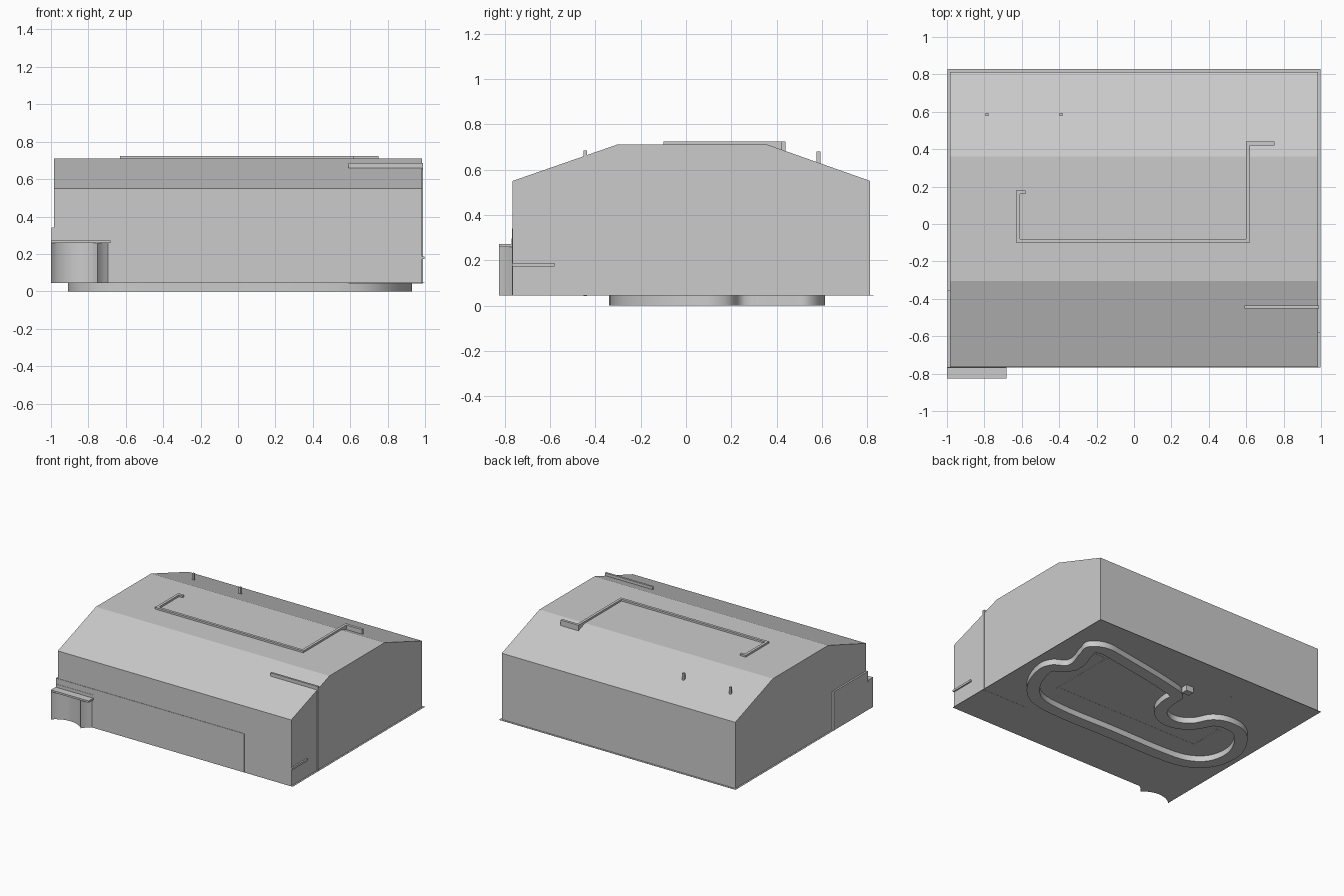
import bpy, bmesh, math
from mathutils import Vector

if "Cube" in bpy.data.objects:
    bpy.data.objects.remove(bpy.data.objects["Cube"])


def new_object(name, bm):
    bmesh.ops.recalc_face_normals(bm, faces=bm.faces)
    me = bpy.data.meshes.new(name)
    bm.to_mesh(me)
    bm.free()
    ob = bpy.data.objects.new(name, me)
    bpy.context.collection.objects.link(ob)
    return ob


def box(name, x0, x1, y0, y1, z0, z1):
    bm = bmesh.new()
    bmesh.ops.create_cube(bm, size=1)
    for v in bm.verts:
        v.co = ((x0 + x1) / 2 + v.co.x * (x1 - x0),
                (y0 + y1) / 2 + v.co.y * (y1 - y0),
                (z0 + z1) / 2 + v.co.z * (z1 - z0))
    return new_object(name, bm)


def prism(name, pts, offset):
    bm = bmesh.new()
    face = bm.faces.new([bm.verts.new(p) for p in pts])
    ext = bmesh.ops.extrude_face_region(bm, geom=[face], use_keep_orig=True)
    moved = [g for g in ext["geom"] if isinstance(g, bmesh.types.BMVert)]
    bmesh.ops.translate(bm, verts=moved, vec=offset)
    return new_object(name, bm)


def smooth(ob):
    bpy.ops.object.select_all(action='DESELECT')
    ob.select_set(True)
    bpy.context.view_layer.objects.active = ob
    bpy.ops.object.shade_smooth_by_angle(angle=math.radians(30))


FLOOR = 0.045

# Main shell with sloped front and back roof
profile = [(-0.765, FLOOR), (-0.765, 0.55), (-0.305, 0.71),
           (0.36, 0.71), (0.813, 0.55), (0.813, FLOOR)]
prism("hall_shell", [(-0.985, y, z) for y, z in profile], (1.97, 0, 0))

# Thin floor plate, slightly wider than the shell
box("floor_plate", -0.997, 0.997, -0.766, 0.828, FLOOR - 0.001, FLOOR + 0.001)

# Tall partition walls that poke through the roof
walls = [(-0.63, 0.62, -0.10, -0.08), (-0.63, -0.61, -0.08, 0.18),
         (-0.61, -0.58, 0.16, 0.18), (0.60, 0.62, -0.08, 0.44),
         (0.62, 0.75, 0.42, 0.44)]
for w in walls:
    box("partition_wall", *w, FLOOR - 0.002, 0.724)
box("side_partition", 0.59, 0.99, -0.452, -0.437, FLOOR - 0.002, 0.685)

# Posts through the back roof slope
for x in (-0.785, -0.39):
    box("roof_post", x - 0.008, x + 0.008, 0.577, 0.593, FLOOR - 0.002, 0.68)

# Low panels on the front and left corner
box("left_panel", -0.998, -0.984, -0.768, -0.355, FLOOR, 0.34)
box("front_panel", -0.985, 0.59, -0.768, -0.764, FLOOR, 0.34)
box("right_ledge", 0.98, 0.996, -0.768, -0.58, 0.172, 0.187)

# Entrance bay: hollow curved front, slanted pier and a flat lid
arc = [(-1 + 0.25 * t, -0.825 + 0.055 * math.sin(math.pi * t) ** 0.7)
       for t in [i / 16 for i in range(17)]]
pier = [(-0.735, -0.803), (-0.715, -0.783), (-0.69, -0.765), (-0.998, -0.765)]
smooth(prism("entrance_bay", [(x, y, FLOOR) for x, y in arc + pier], (0, 0, 0.215)))
box("entrance_lid", -1.0, -0.682, -0.826, -0.764, 0.258, 0.272)
box("lid_strip", -0.998, -0.685, -0.77, -0.764, 0.272, 0.296)

# Winding ring under the floor
outline = [(0.86, -0.12), (0.93, 0.09), (0.90, 0.19), (0.81, 0.26), (0.85, 0.43),
           (0.87, 0.54), (0.76, 0.61), (0.60, 0.595), (0.0, 0.48), (-0.09, 0.42),
           (-0.10, 0.30), (-0.14, 0.19), (-0.25, 0.14), (-0.36, 0.19), (-0.44, 0.32),
           (-0.56, 0.37), (-0.72, 0.34), (-0.85, 0.20), (-0.91, 0.02), (-0.87, -0.17),
           (-0.74, -0.29), (-0.55, -0.335), (0.0, -0.335), (0.48, -0.335), (0.71, -0.28)]


def closed_spline(pts, steps):
    pts = [Vector(p) for p in pts]
    n, out = len(pts), []
    for i in range(n):
        a, b, c, d = (pts[(i + k) % n] for k in (-1, 0, 1, 2))
        # tangents limited by the segment length keep uneven spacing smooth
        length = (c - b).length
        m0 = (c - a).normalized() * length
        m1 = (d - b).normalized() * length
        for s in range(steps):
            t = s / steps
            out.append(b * (2*t**3 - 3*t**2 + 1) + m0 * (t**3 - 2*t**2 + t)
                       + c * (3*t**2 - 2*t**3) + m1 * (t**3 - t**2))
    return out


outer = closed_spline(outline, 5)
n = len(outer)
inner = []
for i, p in enumerate(outer):
    t = (outer[(i + 1) % n] - outer[i - 1]).normalized()
    inner.append(p + Vector((-t.y, t.x)) * 0.09)
bm = bmesh.new()
rings = [[bm.verts.new((p.x, p.y, z)) for p in loop]
         for loop, z in ((outer, 0), (outer, FLOOR), (inner, FLOOR), (inner, 0))]
for k in range(4):
    a, b = rings[k], rings[(k + 1) % 4]
    for i in range(n):
        j = (i + 1) % n
        bm.faces.new((a[i], a[j], b[j], b[i]))
smooth(new_object("winding_ring", bm))

# Small block beside the ring
box("ring_block", -0.10, -0.04, 0.47, 0.52, 0.0, FLOOR)
